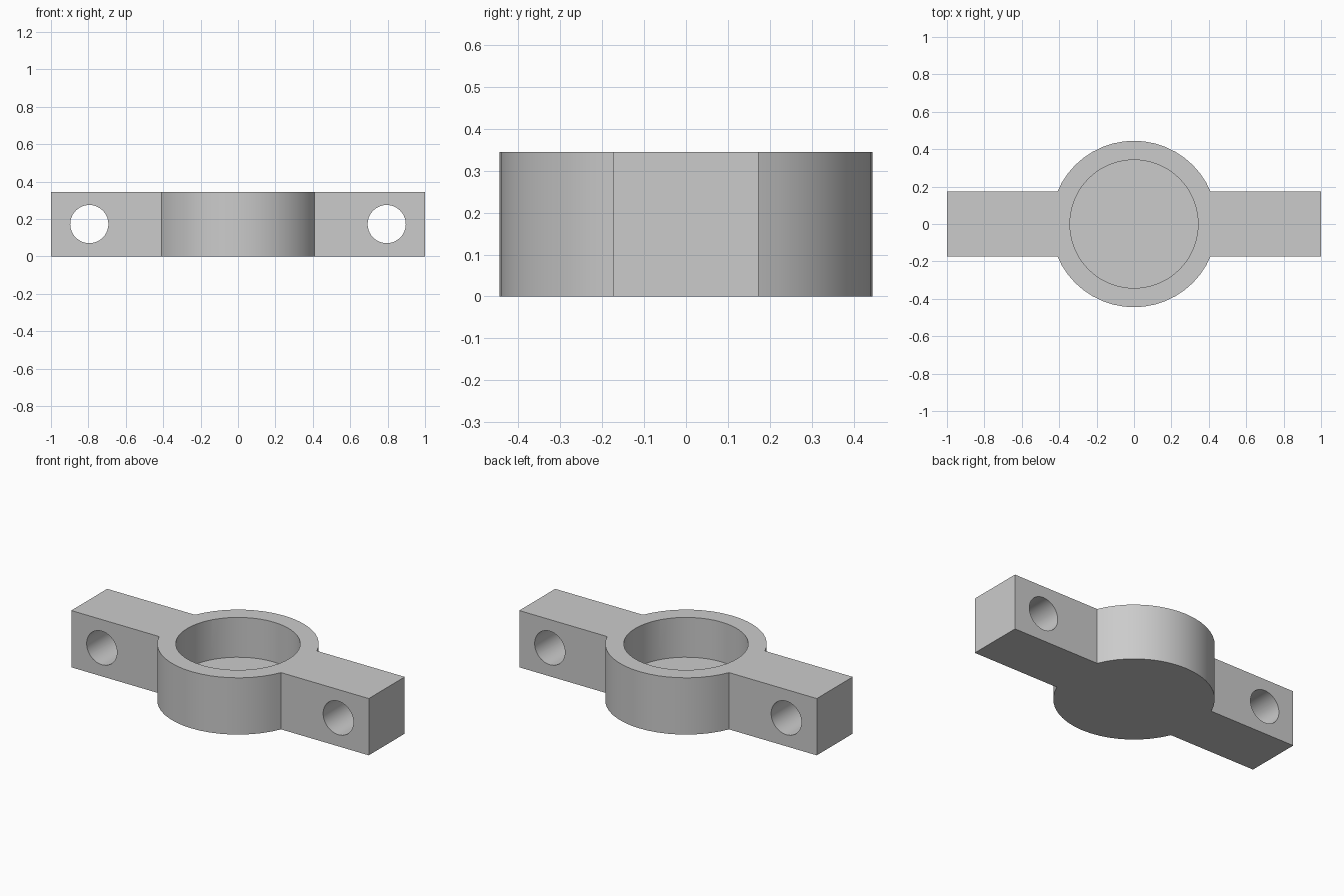
import bpy
import math

default = bpy.data.objects.get("Cube")
if default:
    bpy.data.objects.remove(default, do_unlink=True)

HEIGHT = 0.345
FLOOR = 0.103
RING_R, BORE_R, HOLE_R = 0.445, 0.343, 0.102
HOLE_X = 0.795

grey = bpy.data.materials.new("plain grey")
grey.use_nodes = True
colour = (0.6, 0.6, 0.6, 1)
grey.diffuse_color = colour
grey.node_tree.nodes["Principled BSDF"].inputs["Base Color"].default_value = colour


def cylinder(name, radius, depth, location, sides, rotation=(0, 0, 0)):
    bpy.ops.mesh.primitive_cylinder_add(vertices=sides, radius=radius, depth=depth,
                                        location=location, rotation=rotation)
    obj = bpy.context.object
    obj.name = name
    obj.data.materials.append(grey)
    return obj


def combine(target, other, operation):
    mod = target.modifiers.new(other.name, 'BOOLEAN')
    mod.operation = operation
    mod.solver = 'EXACT'
    mod.object = other
    bpy.context.view_layer.objects.active = target
    bpy.ops.object.modifier_apply(modifier=mod.name)
    bpy.data.objects.remove(other, do_unlink=True)


# Straight bar that forms both arms
bpy.ops.mesh.primitive_cube_add(size=1, location=(0, 0, HEIGHT / 2))
bracket = bpy.context.object
bracket.name = "cup_bracket"
bracket.scale = (2, HEIGHT, HEIGHT)
bpy.ops.object.transform_apply(location=True, rotation=False, scale=True)
bracket.data.materials.append(grey)

# Round cup body
combine(bracket, cylinder("cup_body", RING_R, HEIGHT, (0, 0, HEIGHT / 2), 48), 'UNION')

# Blind bore, open at the top with a solid floor
combine(bracket, cylinder("cup_bore", BORE_R, 1, (0, 0, FLOOR + 0.5), 48), 'DIFFERENCE')

# Screw holes through the arms, front to back
for side in (-1, 1):
    hole = cylinder("screw_hole", HOLE_R, 1, (side * HOLE_X, 0, HEIGHT / 2), 40,
                    (math.pi / 2, 0, 0))
    combine(bracket, hole, 'DIFFERENCE')

# Smooth round walls, keep crisp edges
bpy.ops.object.select_all(action='DESELECT')
bracket.select_set(True)
bpy.context.view_layer.objects.active = bracket
bpy.ops.object.shade_smooth_by_angle(angle=math.radians(30))
